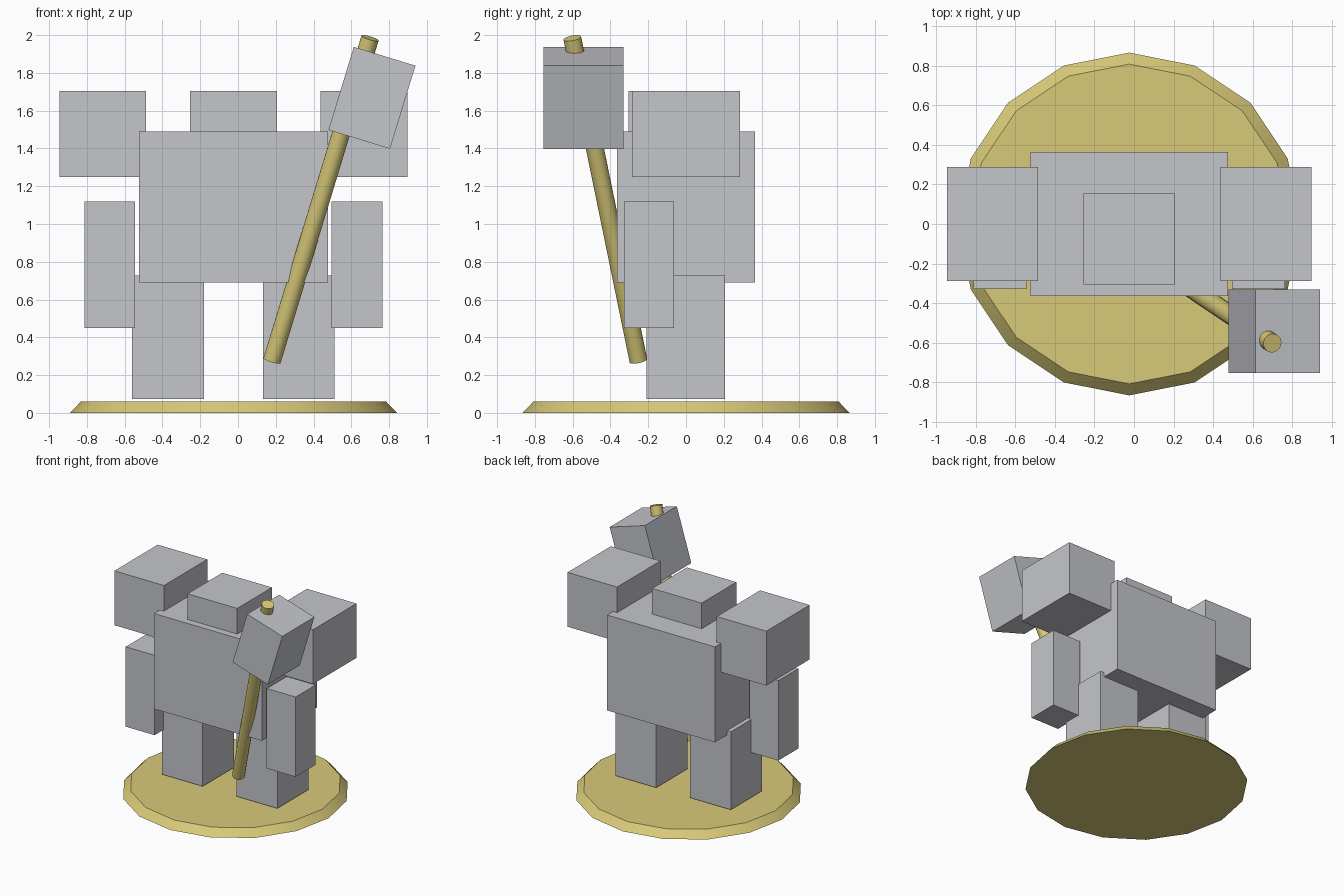
import bpy, math
from mathutils import Vector

cube = bpy.data.objects.get("Cube")
if cube:
    bpy.data.objects.remove(cube, do_unlink=True)


def material(name, rgb):
    mat = bpy.data.materials.new(name)
    mat.use_nodes = True
    colour = (*rgb, 1)
    mat.diffuse_color = colour
    for node in mat.node_tree.nodes:
        if node.type == 'BSDF_PRINCIPLED':
            node.inputs["Base Color"].default_value = colour
    return mat


stone = material("stone grey", (0.56, 0.565, 0.60))
gold = material("pale gold", (0.69, 0.59, 0.19))


def finish(name, mat):
    ob = bpy.context.object
    ob.name = ob.data.name = name
    ob.data.materials.append(mat)
    return ob


def box(name, centre, size, tilt=0):
    bpy.ops.mesh.primitive_cube_add(size=1, location=centre)
    ob = finish(name, stone)
    ob.scale = size
    ob.rotation_euler.y = tilt
    return ob


def round_part(name, start, end, r1, r2, sides):
    start, end = Vector(start), Vector(end)
    axis = end - start
    bpy.ops.mesh.primitive_cone_add(vertices=sides, radius1=r1, radius2=r2,
                                    depth=axis.length, location=(start + end) / 2,
                                    rotation=axis.to_track_quat('Z', 'Y').to_euler())
    ob = finish(name, gold)
    bpy.ops.object.shade_smooth_by_angle(angle=math.radians(30))
    return ob


MID = -0.024  # the figure's own centre line

# Round stand with a bevelled rim
round_part("base", (MID, 0, 0), (MID, 0, 0.06), 0.866, 0.808, 16)

# Torso and head
box("torso", (MID, 0, 1.09), (1.0, 0.73, 0.80))
box("head", (MID, -0.075, 1.475), (0.46, 0.46, 0.46))

# Paired limbs
for side, s in (("right", -1), ("left", 1)):
    box(side + "_shoulder", (MID + s * 0.692, 0, 1.477), (0.46, 0.574, 0.456))
    box(side + "_arm", (MID + s * 0.654, -0.196, 0.785), (0.268, 0.264, 0.67))
    box(side + "_leg", (MID + s * 0.346, -0.002, 0.40), (0.38, 0.416, 0.654))

# Hammer: slanted shaft and block head
round_part("hammer_handle", (0.18, -0.252, 0.277), (0.699, -0.602, 1.984),
           0.048, 0.048, 16)
box("hammer_head", (0.709, -0.542, 1.668), (0.341, 0.424, 0.46), math.radians(17))
